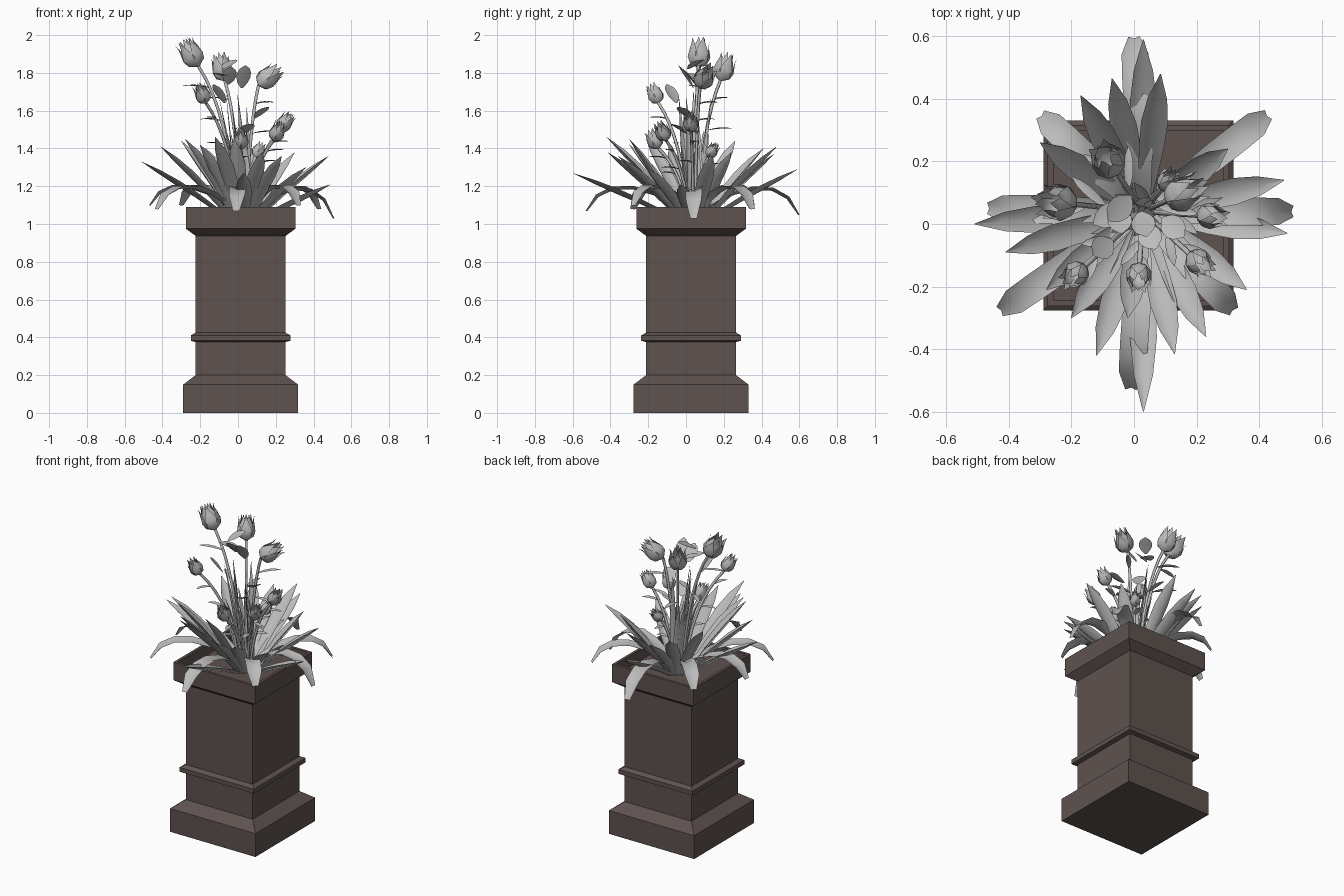
import bpy
import math
import random
from mathutils import Vector

random.seed(4)
if "Cube" in bpy.data.objects:
    bpy.data.objects.remove(bpy.data.objects["Cube"])


def material(name, rgb):
    m = bpy.data.materials.new(name)
    m.use_nodes = True
    color = (*rgb, 1)
    m.diffuse_color = color
    m.node_tree.nodes["Principled BSDF"].inputs["Base Color"].default_value = color
    return m


BROWN = material("brown stone", (0.112, 0.085, 0.077))
GREY = material("grey foliage", (0.5, 0.5, 0.5))
UP = Vector((0, 0, 1))
ROOT = Vector((0.03, 0.04, 1.01))


def make(name, verts, faces, mat, smooth=True):
    mesh = bpy.data.meshes.new(name)
    mesh.from_pydata([tuple(v) for v in verts], [], faces)
    mesh.materials.append(mat)
    mesh.polygons.foreach_set("use_smooth", [smooth] * len(mesh.polygons))
    obj = bpy.data.objects.new(name, mesh)
    bpy.context.collection.objects.link(obj)
    return obj


def grid_faces(rows, cols, wrap=False):
    """Quads over rows of points; wrap closes each row into a ring."""
    faces = []
    for i in range(rows - 1):
        for j in range(cols if wrap else cols - 1):
            k = (j + 1) % cols
            faces.append((i * cols + j, i * cols + k, (i + 1) * cols + k, (i + 1) * cols + j))
    return faces


def bezier(points, t):
    points = [Vector(p) for p in points]
    while len(points) > 1:
        points = [a.lerp(b, t) for a, b in zip(points, points[1:])]
    return points[0]


def path(points, steps):
    """Positions and tangents along a curve."""
    for i in range(steps + 1):
        t = i / steps
        tangent = bezier(points, min(t + 0.01, 1)) - bezier(points, max(t - 0.01, 0))
        yield bezier(points, t), tangent.normalized()


def leaf(name, points, width, shape, fold=0.2):
    """Folded strip following a curve; shape lists relative widths."""
    flat = Vector(points[-1]) - Vector(points[0])
    flat.z = 0
    side = UP.cross(flat.normalized())
    verts = []
    for (p, tangent), w in zip(path(points, len(shape) - 1), shape):
        half = side * width * w / 2
        crease = tangent.cross(side) * width * w * fold
        verts += [p + half, p - crease, p - half]
    return make(name, verts, grid_faces(len(shape), 3), GREY)


def tube(name, points, radius, sides=5, steps=8):
    verts = []
    for p, tangent in path(points, steps):
        a = tangent.cross(Vector((0, 1, 0))).normalized()
        b = tangent.cross(a)
        for k in range(sides):
            ang = math.tau * k / sides
            verts.append(p + (a * math.cos(ang) + b * math.sin(ang)) * radius)
    return make(name, verts, grid_faces(steps + 1, sides, True), GREY)


# Square planter: (half width, height) from the foot up and over the rim to the soil
profile = [(0.304, 0), (0.304, 0.15), (0.238, 0.2), (0.238, 0.375), (0.264, 0.382),
           (0.264, 0.41), (0.238, 0.425), (0.238, 0.937), (0.29, 0.975),
           (0.29, 1.09), (0.272, 1.09), (0.272, 1.02)]
corners = [(-1, -1), (1, -1), (1, 1), (-1, 1)]
ring_verts = [(0.014 + sx * w, 0.027 + sy * w, z) for w, z in profile for sx, sy in corners]
planter_faces = grid_faces(len(profile), 4, True)
last = len(ring_verts) - 4
planter_faces += [(3, 2, 1, 0), tuple(range(last, last + 4))]
make("planter", ring_verts, planter_faces, BROWN, smooth=False)

# Pointed leaves, by tip position
POINTED = [0.5, 0.75, 0.93, 1, 0.72, 0.03]
pointed_tips = [
    (0.03, 0.59, 1.29), (0.085, 0.48, 1.41), (-0.07, 0.465, 1.37), (-0.17, 0.41, 1.4),
    (-0.3, 0.26, 1.44), (-0.51, 0, 1.33), (-0.41, -0.09, 1.41), (-0.28, -0.21, 1.45),
    (-0.2, -0.3, 1.42), (-0.12, -0.42, 1.46), (-0.02, -0.3, 1.45), (0.03, -0.6, 1.27),
    (0.13, -0.415, 1.38), (0.23, -0.36, 1.36), (0.36, -0.21, 1.3), (0.49, -0.03, 1.21),
    (0.48, 0.14, 1.36), (0.3, 0.24, 1.38)]
for tip in pointed_tips:
    tip = Vector(tip)
    out = tip - ROOT
    out.z = 0
    base = ROOT + out.normalized() * 0.05
    bend = base.lerp(tip, 0.5)
    bend.z = base.z + (tip.z - base.z) * 0.68
    leaf("pointed_leaf", [base, bend, tip], 0.086, POINTED, 0.33)

# Broad blunt leaves that arch over the rim
BLUNT = [0.45, 0.7, 0.9, 1, 1, 0.95, 0.4]
blunt_tips = [(0, 0.6, 1.05), (-0.3, 0.35, 1.1), (-0.47, 0.05, 1.1), (-0.43, -0.28, 1.08),
              (-0.01, -0.53, 1.07), (0.32, -0.28, 1.1), (0.51, 0.04, 1.03), (0.43, 0.35, 1.08)]
for tip in blunt_tips:
    tip = Vector(tip)
    rise, crest = ROOT.lerp(tip, 0.3), ROOT.lerp(tip, 0.87)
    rise.z, crest.z = 1.22, 1.29
    leaf("arching_leaf", [ROOT, rise, crest, tip], 0.09, BLUNT, 0.2)

# Thin upright blades in the middle of the clump
for i in range(14):
    ang = math.tau * i / 14
    out = Vector((math.cos(ang), math.sin(ang), 0))
    base = ROOT + out * 0.04
    tip = ROOT + out * random.uniform(0.03, 0.1) + Vector((-0.05, 0, random.uniform(0.4, 0.72)))
    leaf("upright_blade", [base, base + UP * 0.25, tip], 0.034, POINTED)


def bud(center, axis, radius, height):
    """Cup of pointed petals in two layers around an axis."""
    a = axis.cross(Vector((0.3, 1, 0))).normalized()
    b = axis.cross(a)
    start = center - axis * height / 2
    outer = [(0.12, 0, 0.75), (0.8, 0.15, 0.75), (1, 0.36, 0.68), (0.88, 0.6, 0.45),
             (0.8, 0.78, 0.22), (0.88, 0.93, 0.02)]
    inner = [(0.12, 0.02, 0.9), (0.75, 0.17, 0.9), (0.88, 0.4, 0.8), (0.65, 0.68, 0.55),
             (0.5, 0.85, 0.3), (0.5, 1, 0.02)]
    verts, faces = [], []
    for layer, shift in ((outer, 0), (inner, 0.5)):
        for k in range(5):
            first = len(verts)
            for r, h, spread in layer:
                for j in (-1, 0, 1):
                    ang = math.tau * (k + shift) / 5 + j * spread
                    ray = a * math.cos(ang) + b * math.sin(ang)
                    verts.append(start + axis * h * height + ray * r * radius)
            faces += [tuple(first + v for v in f) for f in grid_faces(len(layer), 3)]
    make("flower_bud", verts, faces, GREY)
    return start


# Flowers: bud centre, radius, outward lean
flowers = [((-0.25, 0.07, 1.905), 0.06, 0.6), ((-0.085, 0.205, 1.83), 0.056, 0.4),
           ((0.165, 0.1, 1.78), 0.056, 1.3), ((-0.19, -0.165, 1.69), 0.042, 0.6),
           ((0.25, 0.025, 1.54), 0.042, 0.7), ((0.21, -0.125, 1.49), 0.042, 0.6),
           ((0.015, -0.17, 1.45), 0.042, 0.5), ((0.11, 0.14, 1.39), 0.033, 0.8)]
OVAL = [0.15, 0.75, 1, 1, 0.75, 0.1]
for center, radius, lean in flowers:
    center = Vector(center)
    out = center - ROOT
    out.z = 0
    axis = (out.normalized() * lean + UP).normalized()
    end = bud(center, axis, radius, radius * 2.75)
    foot = ROOT + out * 0.12
    knee = foot.lerp(end, 0.2)
    knee.z = ROOT.z + (end.z - ROOT.z) * 0.7
    stem = [foot, knee, end]
    tube("stem", stem, 0.009)
    # Narrow leaves standing out on both sides of the stem
    for t, turn in ((0.8, 0.4), (0.55, -0.7)):
        node = bezier(stem, t)
        reach = (out.normalized() + UP.cross(out.normalized()) * turn).normalized() * radius * 2.5
        leaf("narrow_stem_leaf", [node, node + reach * 0.5 + UP * 0.025, node + reach + UP * 0.01],
             0.03, OVAL)

# Oval leaves near the upper stems: base, tip
oval_leaves = [((0.02, 0.04, 1.72), (0.04, -0.04, 1.84)), ((-0.05, 0.05, 1.74), (-0.04, -0.03, 1.83)),
               ((-0.02, 0.06, 1.76), (-0.13, 0, 1.8)), ((-0.08, 0.01, 1.82), (-0.01, 0.09, 1.87)),
               ((0.09, 0.02, 1.56), (0.16, -0.04, 1.62)), ((-0.07, -0.05, 1.64), (-0.13, -0.1, 1.74)),
               ((0.03, 0, 1.48), (0.07, -0.08, 1.53))]
for base, tip in oval_leaves:
    bend = Vector(base).lerp(Vector(tip), 0.5) + UP * 0.015
    leaf("oval_leaf", [base, bend, tip], 0.076, OVAL, 0.1)
